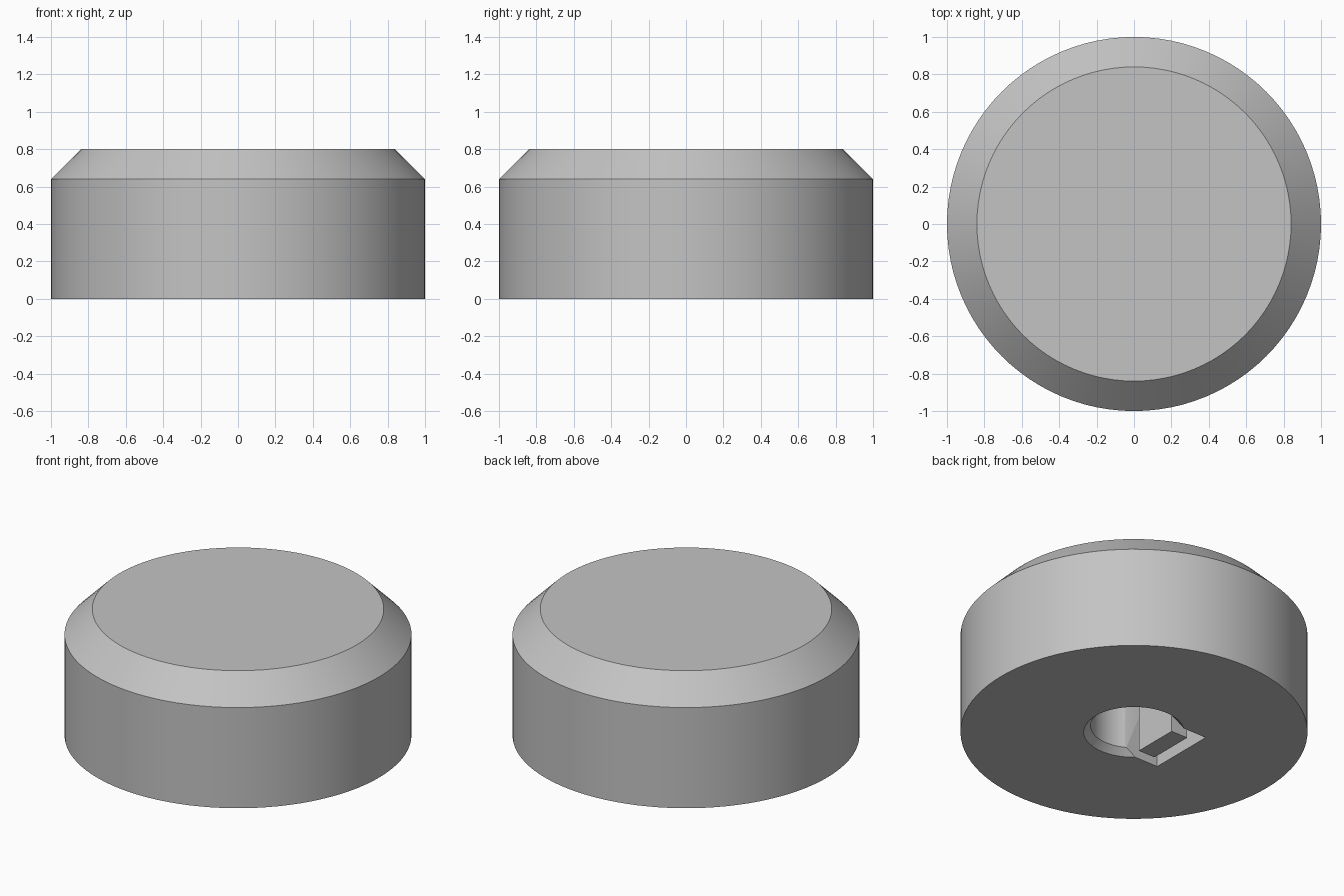
import bpy
import bmesh
import math

SEGMENTS = 96
BORE_DEPTH = 0.62

default_cube = bpy.data.objects.get("Cube")
if default_cube:
    bpy.data.objects.remove(default_cube, do_unlink=True)

grey = bpy.data.materials.new("mid_grey")
grey.use_nodes = True
colour = (0.55, 0.55, 0.55, 1)
grey.diffuse_color = colour
grey.node_tree.nodes["Principled BSDF"].inputs["Base Color"].default_value = colour


def to_object(name, bm):
    bmesh.ops.recalc_face_normals(bm, faces=bm.faces)
    mesh = bpy.data.meshes.new(name)
    bm.to_mesh(mesh)
    bm.free()
    mesh.materials.append(grey)
    obj = bpy.data.objects.new(name, mesh)
    bpy.context.collection.objects.link(obj)
    return obj


def lathe(name, profile):
    """Spin an (r, z) outline around z; the ends become flat caps."""
    bm = bmesh.new()
    rings = []
    for r, z in profile:
        angles = [2 * math.pi * i / SEGMENTS for i in range(SEGMENTS)]
        rings.append([bm.verts.new((r * math.cos(a), r * math.sin(a), z)) for a in angles])
    for low, high in zip(rings, rings[1:]):
        for i in range(SEGMENTS):
            j = (i + 1) % SEGMENTS
            bm.faces.new((low[i], low[j], high[j], high[i]))
    bm.faces.new(rings[0])
    bm.faces.new(rings[-1])
    return to_object(name, bm)


def box(name, low, high):
    bm = bmesh.new()
    bmesh.ops.create_cube(bm, size=1)
    for v in bm.verts:
        v.co = [(a + b) / 2 + c * (b - a) for a, b, c in zip(low, high, v.co)]
    return to_object(name, bm)


def cut(target, cutter):
    mod = target.modifiers.new("cut", 'BOOLEAN')
    mod.operation = 'DIFFERENCE'
    mod.solver = 'EXACT'
    mod.object = cutter
    bpy.context.view_layer.objects.active = target
    bpy.ops.object.modifier_apply(modifier=mod.name)
    bpy.data.objects.remove(cutter, do_unlink=True)


# Round body with a wide bevel at the top
body = lathe("knob_body", [(1, 0), (1, 0.64), (0.84, 0.8)])

# Shaft bore with a countersunk mouth, then the relief slot beside it
cut(body, lathe("bore_cutter", [(0.33, -0.04), (0.25, 0.04), (0.25, BORE_DEPTH)]))
cut(body, box("slot_cutter", (-0.357, -0.217, -0.1), (-0.05, 0.217, BORE_DEPTH)))

# Flat spring leaf standing in the slot
leaf = box("spring_leaf", (-0.277, -0.147, 0), (-0.16, 0.147, BORE_DEPTH + 0.02))

# Smooth the round walls, keep the edges crisp
bpy.ops.object.select_all(action='DESELECT')
body.select_set(True)
bpy.context.view_layer.objects.active = body
bpy.ops.object.shade_smooth_by_angle(angle=math.radians(30))
